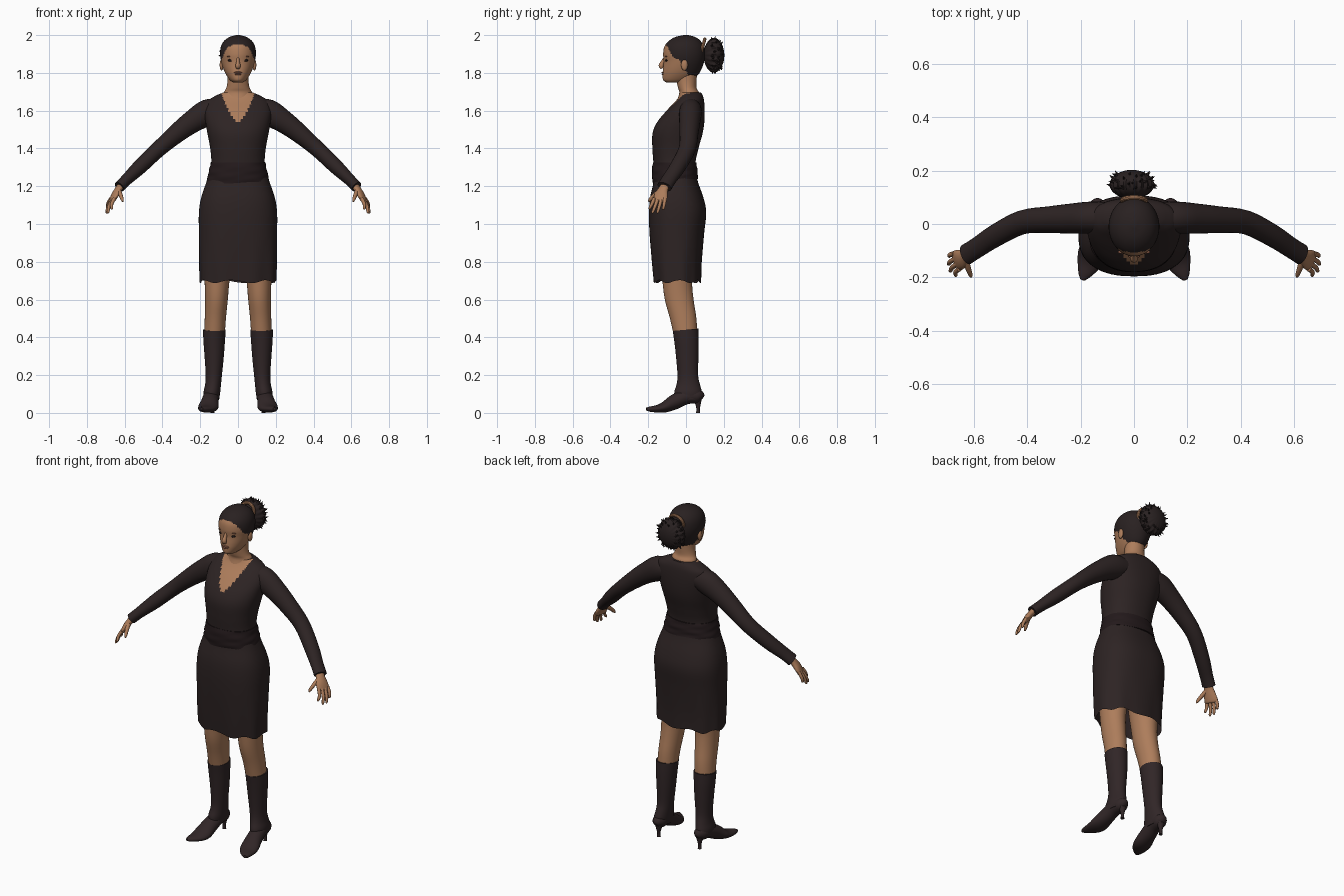
import bpy, bmesh, math, random
from mathutils import Vector, Matrix

if "Cube" in bpy.data.objects:
    bpy.data.objects.remove(bpy.data.objects["Cube"])

random.seed(4)


def material(name, r, g, b):
    m = bpy.data.materials.new(name)
    m.diffuse_color = (r, g, b, 1)
    m.use_nodes = True
    m.node_tree.nodes["Principled BSDF"].inputs["Base Color"].default_value = m.diffuse_color
    return m


SKIN = material("warm skin", 0.42, 0.205, 0.105)
DRESS = material("dark brown cloth", 0.026, 0.017, 0.017)
SASH = material("black satin", 0.017, 0.010, 0.011)
BOOT = material("dark leather", 0.030, 0.019, 0.020)
HAIR = material("dark hair", 0.022, 0.015, 0.015)
LIP = material("lips", 0.28, 0.115, 0.07)
EYE = material("dark eyes", 0.012, 0.008, 0.008)


def finish(bm, name, mats, rule=None, angle=50):
    bmesh.ops.recalc_face_normals(bm, faces=bm.faces)
    if rule:
        for f in bm.faces:
            f.material_index = rule(f.calc_center_median())
    me = bpy.data.meshes.new(name)
    bm.to_mesh(me)
    bm.free()
    for m in mats:
        me.materials.append(m)
    ob = bpy.data.objects.new(name, me)
    bpy.context.collection.objects.link(ob)
    bpy.context.view_layer.objects.active = ob
    ob.select_set(True)
    bpy.ops.object.shade_smooth_by_angle(angle=math.radians(angle))
    ob.select_set(False)
    return ob


def spline(rows, sub):
    """Smoothly resample rows of numbers."""
    out = []
    for i in range(len(rows) - 1):
        p = [rows[max(0, min(len(rows) - 1, i + k))] for k in (-1, 0, 1, 2)]
        for j in range(sub):
            t = j / sub
            out.append([b + 0.5 * t * (c - a + t * (2 * a - 5 * b + 4 * c - d + t * (3 * (b - c) + d - a)))
                        for a, b, c, d in zip(*p)])
    return out + [list(rows[-1])]


def skin_rings(rings, name, mats, caps, rule, angle=50):
    bm = bmesh.new()
    vs = [[bm.verts.new(p) for p in ring] for ring in rings]
    n = len(vs[0])
    for a, b in zip(vs, vs[1:]):
        for i in range(n):
            bm.faces.new((a[i], a[(i + 1) % n], b[(i + 1) % n], b[i]))
    if caps[0]:
        bm.faces.new(vs[0])
    if caps[1]:
        bm.faces.new(vs[-1])
    return finish(bm, name, mats, rule, angle)


def body(name, rows, mats, n=32, sub=4, caps=(True, True), power=2.0, rule=None, bend=None, s=1):
    """Stack of level ovals; each row is z, centre x, half width, front y, back y."""
    rings = []
    for z, cx, hw, yf, yb in spline(rows, sub):
        ring = []
        for i in range(n):
            a = 2 * math.pi * i / n
            c, d = math.cos(a), math.sin(a)
            p = Vector((cx + hw * math.copysign(abs(c) ** (2 / power), c),
                        (yf + yb) / 2 + (yb - yf) / 2 * math.copysign(abs(d) ** (2 / power), d), z))
            if bend:
                p = bend(p, a)
            p.x *= s
            ring.append(p)
        rings.append(ring)
    return skin_rings(rings, name, mats, caps, rule)


def tube(name, rows, mat, ref, n=16, sub=4, s=1):
    """Oval tube along a path; each row is x, y, z, radius along ref, other radius."""
    rows = spline(rows, sub)
    pts = [Vector(r[:3]) for r in rows]
    rings = []
    for i, r in enumerate(rows):
        t = (pts[min(i + 1, len(pts) - 1)] - pts[max(i - 1, 0)]).normalized()
        u = (Vector(ref) - t * t.dot(Vector(ref))).normalized()
        v = t.cross(u)
        ring = []
        for k in range(n):
            a = 2 * math.pi * k / n
            p = pts[i] + u * (math.cos(a) * r[3]) + v * (math.sin(a) * r[4])
            ring.append(Vector((p.x * s, p.y, p.z)))
        rings.append(ring)
    return skin_rings(rings, name, [mat], (True, True), None)


def ball(name, loc, size, mat, rot=0.0):
    bm = bmesh.new()
    m = Matrix.Translation(loc) @ Matrix.Rotation(rot, 4, 'Y') @ Matrix.Diagonal((*size, 1))
    bmesh.ops.create_uvsphere(bm, u_segments=16, v_segments=10, radius=1, matrix=m)
    return finish(bm, name, [mat])


# Dress top, with the open neckline coloured as skin
def neckline(c):
    if c.z > 1.542 and c.y < 0.02:
        return int(abs(c.x) < 0.088 * (min(c.z - 1.54, 0.15) / 0.15) ** 0.6)
    return 0


body("dress_top", [(1.22, 0, .160, -.165, .055), (1.32, 0, .142, -.172, .050), (1.40, 0, .147, -.178, .066),
                   (1.48, 0, .162, -.177, .088), (1.54, 0, .172, -.152, .097), (1.60, 0, .177, -.103, .099),
                   (1.65, 0, .160, -.056, .096), (1.677, 0, .122, -.036, .090), (1.695, 0, .082, -.030, .080)],
     [DRESS, SKIN], n=96, sub=8, power=2.2, rule=neckline)


# Skirt with soft folds at the hem
def folds(p, a):
    k = max(0, (0.95 - p.z) / 0.26)
    w = 1 + 0.018 * k * math.sin(9 * a)
    return Vector((p.x * w, (p.y + .05) * w - .05, p.z + 0.008 * k * math.sin(7 * a + 1)))


body("skirt", [(.695, 0, .202, -.172, .078), (.80, 0, .205, -.182, .082), (.95, 0, .207, -.193, .096),
               (1.06, 0, .207, -.196, .107), (1.14, 0, .195, -.190, .092), (1.22, 0, .168, -.172, .064),
               (1.27, 0, .150, -.168, .052)],
     [DRESS], n=72, caps=(False, True), power=2.4, bend=folds)


# Wrinkled sash around the waist
def wrinkle(p, a):
    w = 1 + 0.008 * math.sin(3 * a + 130 * p.z) + 0.006 * math.sin(5 * a - 190 * p.z)
    low = (1.325 - p.z) / 0.09
    return Vector((p.x * w, (p.y + .06) * w - .06, p.z + low * (p.y * 0.1 + 0.004 * math.sin(4 * a))))


body("waist_sash", [(1.235, 0, .165, -.176, .064), (1.26, 0, .160, -.179, .062), (1.29, 0, .152, -.180, .060),
                    (1.325, 0, .145, -.175, .054)], [SASH], n=72, power=2.2, bend=wrinkle)

# Neck
body("neck", [(1.62, 0, .080, -.06, .07), (1.69, 0, .076, -.036, .070), (1.72, 0, .062, -.042, .056),
              (1.76, 0, .055, -.050, .056), (1.82, 0, .055, -.050, .060)], [SKIN])


# Head with a hairline running from forehead to nape
def hairline(c):
    line = [(-.2, 1.952), (-.105, 1.950), (-.07, 1.885), (-.03, 1.865), (0, 1.81), (.02, 1.772), (.2, 1.765)]
    for (y0, z0), (y1, z1) in zip(line, line[1:]):
        if y0 <= c.y < y1:
            return int(c.z > z0 + (z1 - z0) * (c.y - y0) / (y1 - y0))
    return 0


body("head", [(1.750, 0, .026, -.104, -.02), (1.762, 0, .043, -.121, .030), (1.79, 0, .063, -.124, .064),
              (1.82, 0, .077, -.122, .082), (1.86, 0, .089, -.118, .096), (1.90, 0, .095, -.121, .101),
              (1.94, 0, .090, -.114, .095), (1.97, 0, .073, -.090, .076), (1.99, 0, .045, -.056, .049),
              (2.0, 0, .010, -.012, .012)], [SKIN, HAIR], n=72, sub=6, rule=hairline)

# Face details
tube("nose", [(0, -.112, 1.882, .007, .006), (0, -.122, 1.860, .009, .010), (0, -.131, 1.838, .014, .014),
              (0, -.126, 1.824, .010, .008)], SKIN, (1, 0, 0))
ball("upper_lip", (0, -.120, 1.802), (.023, .009, .005), LIP)
ball("lower_lip", (0, -.120, 1.793), (.019, .009, .006), LIP)
for s, side in ((1, "left"), (-1, "right")):
    ball(side + "_eye", (s * .037, -.103, 1.866), (.018, .008, .007), EYE, s * -.05)
    ball(side + "_brow", (s * .039, -.105, 1.888), (.021, .007, .0025), LIP, s * .08)
    ball(side + "_ear", (s * .087, -.008, 1.842), (.010, .018, .030), SKIN)

# Hair bun: grooved ball, tie and loose tips
bun = Vector((-.008, .148, 1.893))
bm = bmesh.new()
bmesh.ops.create_uvsphere(bm, u_segments=72, v_segments=20, radius=1, matrix=Matrix.Rotation(math.pi / 2, 4, 'X'))
for v in bm.verts:
    g = 1 + 0.05 * math.sin(18 * math.atan2(v.co.z, v.co.x)) * (1 - v.co.y ** 2)
    v.co = bun + Vector((v.co.x * .080 * g, v.co.y * .055, v.co.z * .088 * g))
finish(bm, "hair_bun", [HAIR])
bm = bmesh.new()
for i in range(56):
    a = 2 * math.pi * i / 56 + random.uniform(-.08, .08)
    b = random.uniform(-.3, .9)
    d = Vector((math.cos(a) * math.cos(b), math.sin(b), math.sin(a) * math.cos(b)))
    base = bun + Vector((d.x * .082, d.y * .054, d.z * .086))
    d = (d + Vector([random.uniform(-.35, .35) for _ in "xyz"])).normalized()
    bmesh.ops.create_cone(bm, segments=5, radius1=.011, radius2=.0, depth=.034, cap_ends=True,
                          matrix=Matrix.Translation(base) @ d.to_track_quat('Z', 'Y').to_matrix().to_4x4())
finish(bm, "bun_tips", [HAIR], angle=20)
bpy.ops.mesh.primitive_torus_add(location=(0, .088, 1.936), rotation=(math.radians(75), 0, 0), major_radius=.044,
                                 minor_radius=.009, major_segments=32, minor_segments=10)
tie = bpy.context.object
tie.name = "hair_tie"
tie.data.materials.append(SKIN)
bpy.ops.object.shade_smooth_by_angle()
tie.select_set(False)

# Limbs, built once per side
for s, side in ((1, "left_"), (-1, "right_")):
    tube(side + "sleeve", [(.09, .025, 1.605, .056, .055), (.16, .024, 1.590, .060, .070),
                           (.24, .020, 1.543, .056, .060), (.32, .016, 1.483, .050, .051),
                           (.42, .006, 1.397, .045, .042), (.52, -.044, 1.302, .042, .039),
                           (.59, -.090, 1.235, .039, .031), (.628, -.114, 1.197, .040, .030)],
         DRESS, (0, 1, 0), n=24, s=s)
    ref = (-.35, -1, 0)
    tube(side + "palm", [(.612, -.106, 1.215, .024, .018), (.632, -.120, 1.185, .027, .018),
                         (.650, -.132, 1.155, .037, .017), (.666, -.138, 1.125, .038, .012),
                         (.670, -.140, 1.117, .030, .006)], SKIN, ref, s=s)
    tips = [(.668, -.192, 1.078), (.688, -.176, 1.058), (.694, -.150, 1.058), (.692, -.120, 1.076)]
    for i, (x, y, z) in enumerate(tips):
        kx, ky, kz = .655 + .006 * i, -.168 + .019 * i, 1.135
        tube(side + "finger_%d" % (i + 1), [(kx, ky, kz, .010, .010),
                                            ((kx + x) / 2 + .007, (ky + y) / 2, (kz + z) / 2, .009, .009),
                                            (x, y, z + .005, .007, .007), (x, y, z, .003, .003)],
             SKIN, ref, n=10, sub=3, s=s)
    tube(side + "thumb", [(.632, -.130, 1.180, .014, .013), (.622, -.165, 1.155, .011, .011),
                          (.613, -.190, 1.130, .009, .008), (.610, -.198, 1.118, .003, .003)],
         SKIN, ref, n=10, s=s)

    # Bare leg, continuing up under the skirt
    body(side + "leg", [(.40, .125, .054, -.062, .060), (.50, .120, .056, -.085, .055), (.60, .114, .060, -.112, .040),
                        (.70, .111, .066, -.125, .033), (.85, .105, .080, -.140, .050), (1.0, .098, .092, -.145, .070)],
         [SKIN], s=s)
    # Boot: shaft, foot and narrow heel
    body(side + "boot_shaft", [(.07, .140, .040, -.060, .080), (.11, .138, .044, -.062, .084),
                               (.15, .132, .042, -.050, .074), (.20, .128, .043, -.045, .064),
                               (.30, .126, .051, -.053, .066), (.38, .126, .057, -.062, .067),
                               (.440, .125, .060, -.070, .065)], [BOOT], s=s,
         bend=lambda p, a: p + Vector((0, 0, .006 * math.sin(a) * max(0, p.z - .38) / .06)))
    tube(side + "boot_foot", [(.135, .088, .078, .014, .016), (.137, .066, .088, .036, .036),
                              (.142, .000, .085, .042, .040), (.149, -.060, .058, .046, .040),
                              (.157, -.110, .032, .053, .030), (.170, -.150, .022, .044, .020),
                              (.186, -.190, .020, .024, .014), (.193, -.210, .021, .008, .007)],
         BOOT, (1, 0, 0), n=24, s=s)
    tube(side + "boot_heel", [(.136, .062, .075, .026, .022), (.136, .064, .045, .014, .014),
                              (.136, .064, .020, .009, .009), (.136, .064, .0, .011, .011)],
         BOOT, (1, 0, 0), n=12, s=s)
